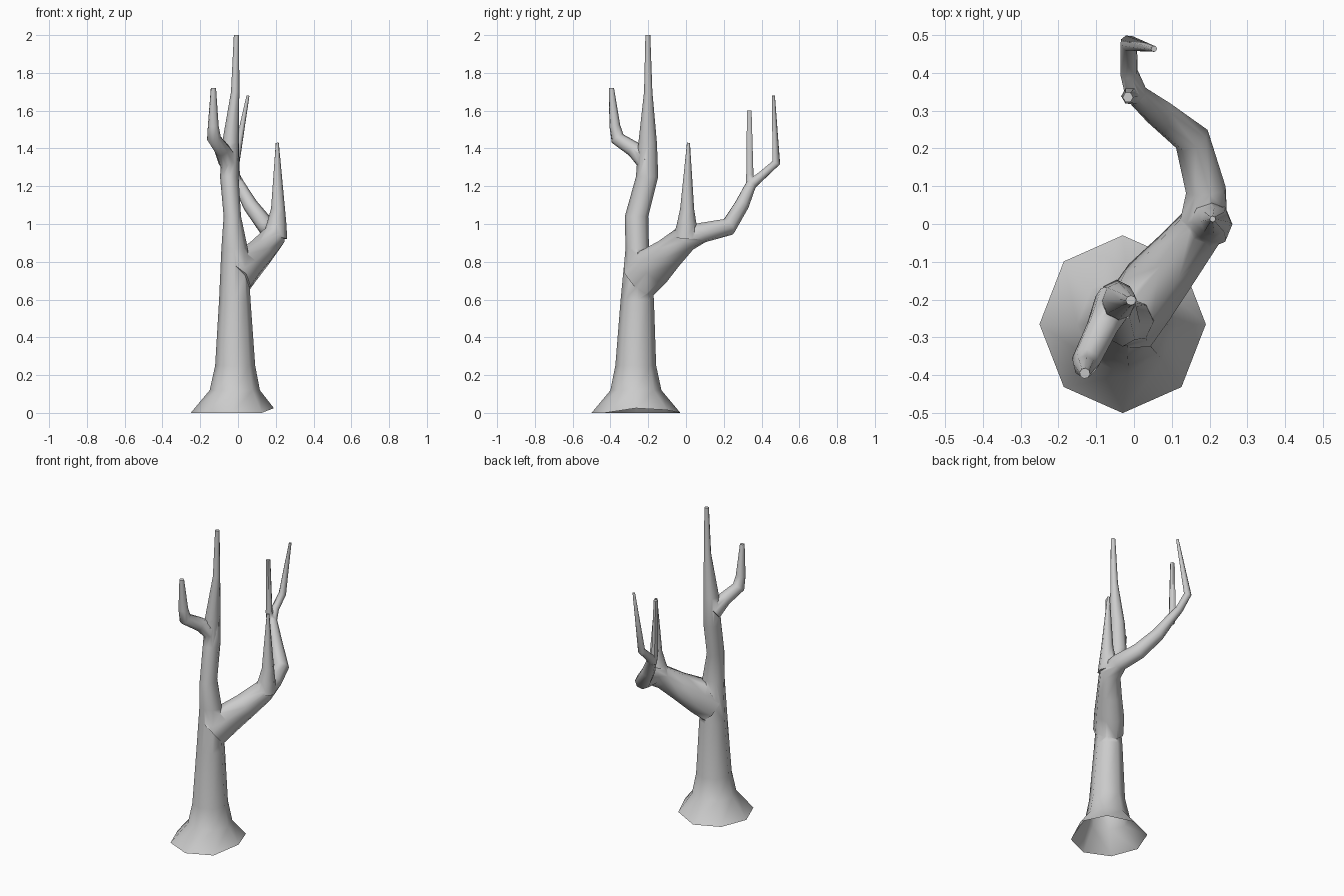
import bpy, bmesh, math
from mathutils import Vector

if "Cube" in bpy.data.objects:
    bpy.data.objects.remove(bpy.data.objects["Cube"])


def tube(name, rings, sides, level=False):
    """Loft a closed tube through (x, y, z, radius) or (x, y, z, rx, ry) rings."""
    bm = bmesh.new()
    pts = [Vector(r[:3]) for r in rings]
    u = Vector((1, 0, 0))
    loops = []
    for i, r in enumerate(rings):
        t = Vector((0, 0, 1))
        if not level:
            a = (pts[i] - pts[max(i - 1, 0)]).normalized()
            b = (pts[min(i + 1, len(pts) - 1)] - pts[i]).normalized()
            t = (a + b).normalized()
        u = (u - t * u.dot(t)).normalized()
        v = t.cross(u)
        loop = []
        for k in range(sides):
            ang = 2 * math.pi * k / sides
            loop.append(bm.verts.new(pts[i] + u * r[3] * math.cos(ang) + v * r[-1] * math.sin(ang)))
        loops.append(loop)
    for lo, hi in zip(loops, loops[1:]):
        for k in range(sides):
            n = (k + 1) % sides
            bm.faces.new((lo[k], lo[n], hi[n], hi[k]))
    bm.faces.new(loops[0][::-1])
    bm.faces.new(loops[-1])
    if level:  # uneven rim where the trunk meets the ground
        loops[0][0].co.z += 0.025
        loops[0][1].co.z += 0.015
    bmesh.ops.recalc_face_normals(bm, faces=bm.faces)
    mesh = bpy.data.meshes.new(name)
    bm.to_mesh(mesh)
    bm.free()
    ob = bpy.data.objects.new(name, mesh)
    bpy.context.collection.objects.link(ob)
    return ob


# Trunk with flared root, bending up to the tallest tip
trunk = tube("tree_trunk", [
    (-0.03, -0.265, 0.0, 0.22, 0.235),
    (-0.017, -0.265, 0.12, 0.133, 0.135),
    (-0.015, -0.266, 0.25, 0.106, 0.108),
    (-0.017, -0.258, 0.60, 0.083, 0.088),
    (-0.018, -0.258, 0.87, 0.070, 0.062),
    (-0.030, -0.262, 1.04, 0.046, 0.062),
    (-0.046, -0.206, 1.25, 0.049, 0.059),
    (-0.040, -0.203, 1.43, 0.044, 0.049),
    (-0.015, -0.200, 1.70, 0.022, 0.022),
    (-0.008, -0.202, 2.0, 0.014, 0.013)], 8, level=True)

# Large limb sweeping out to the right and back, then upward
limb = tube("limb", [
    (-0.01, -0.25, 0.70, 0.085, 0.11),
    (0.04, -0.18, 0.77, 0.085, 0.11),
    (0.115, -0.09, 0.845, 0.075, 0.085),
    (0.185, 0.00, 0.925, 0.066, 0.072),
    (0.19, 0.09, 0.955, 0.054),
    (0.153, 0.225, 0.985, 0.048),
    (0.065, 0.295, 1.10, 0.040),
    (0.005, 0.345, 1.21, 0.030),
    (-0.013, 0.40, 1.255, 0.024),
    (-0.014, 0.478, 1.325, 0.023),
    (0.053, 0.463, 1.68, 0.008)], 8)

# Upright twigs and the front side branch
twigs = [
    tube("limb_spike", [(0.195, 0.0, 0.93, 0.066), (0.205, 0.004, 1.0, 0.052),
                        (0.212, 0.006, 1.08, 0.037), (0.208, 0.013, 1.43, 0.008)], 8),
    tube("outer_twig", [(0.0, 0.340, 1.19, 0.026), (-0.012, 0.338, 1.26, 0.022),
                        (-0.016, 0.335, 1.6, 0.014)], 6),
    tube("front_branch", [(-0.05, -0.205, 1.33, 0.055), (-0.085, -0.275, 1.395, 0.042),
                          (-0.127, -0.362, 1.452, 0.038), (-0.131, -0.377, 1.52, 0.029),
                          (-0.13, -0.395, 1.72, 0.014)], 8),
]

# Fuse everything into one skin
bpy.context.view_layer.objects.active = trunk
trunk.select_set(True)
for part in [limb] + twigs:
    mod = trunk.modifiers.new("join_" + part.name, 'BOOLEAN')
    mod.operation = 'UNION'
    mod.solver = 'EXACT'
    mod.object = part
    bpy.ops.object.modifier_apply(modifier=mod.name)
    bpy.data.objects.remove(part)

# Open the underside and smooth the bark
bm = bmesh.new()
bm.from_mesh(trunk.data)
under = [f for f in bm.faces if all(v.co.z < 0.05 for v in f.verts)]
bmesh.ops.delete(bm, geom=under, context='FACES')
bm.to_mesh(trunk.data)
bm.free()
bpy.ops.object.shade_smooth_by_angle(angle=math.radians(60))
